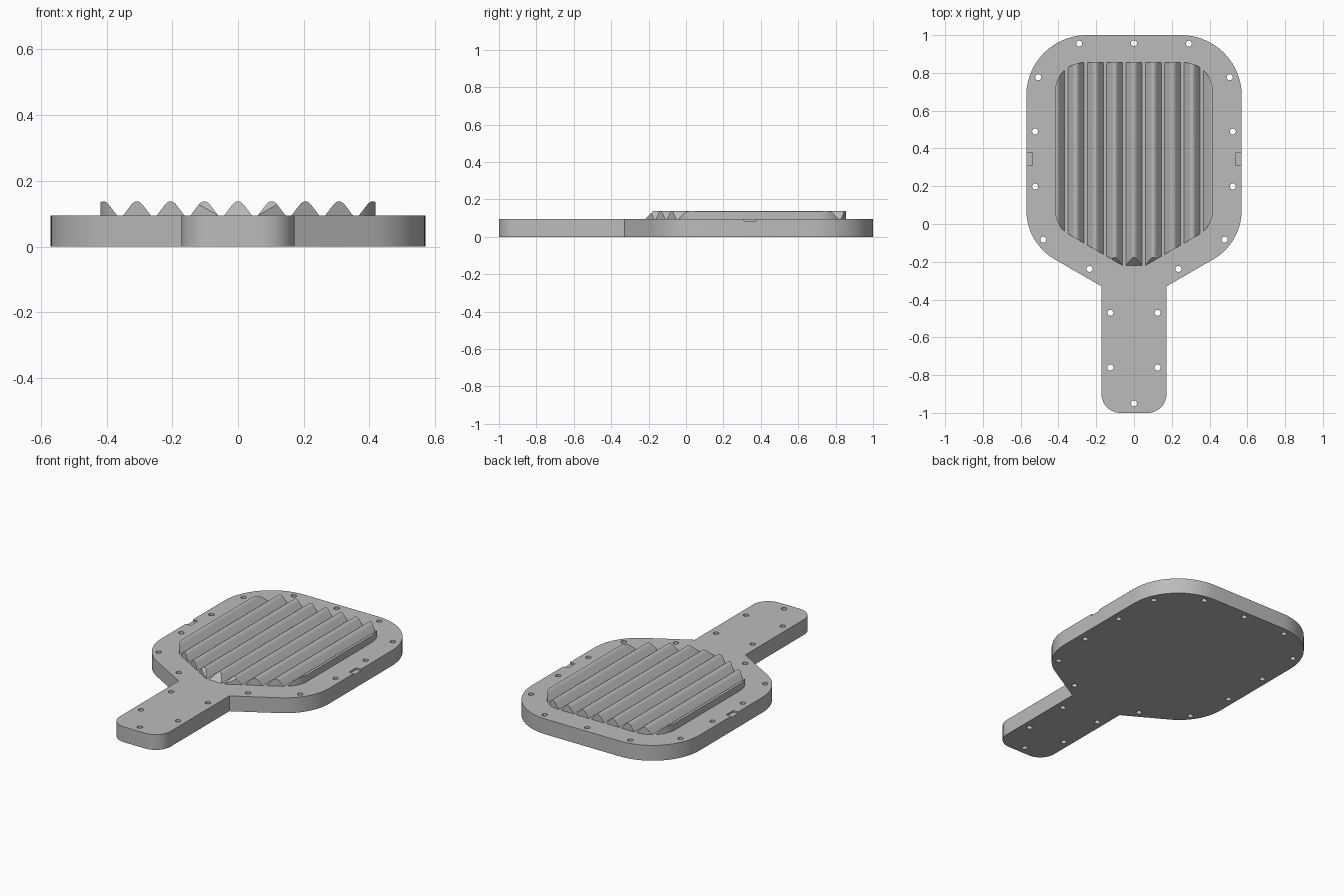
import bpy, bmesh, math
from mathutils import Vector

cube = bpy.data.objects.get("Cube")
if cube:
    bpy.data.objects.remove(cube, do_unlink=True)

TOP = 0.094          # plate thickness
PITCH = 0.1025       # ridge spacing
HALF = 0.0425        # ridge half width
FRONT = -0.22        # front end of the ridges

grey = bpy.data.materials.new("plain grey")
grey.use_nodes = True
grey.diffuse_color = (0.5, 0.5, 0.5, 1)
grey.node_tree.nodes["Principled BSDF"].inputs["Base Color"].default_value = grey.diffuse_color


def finish(name, bm):
    """Turn a bmesh into a named object."""
    bmesh.ops.recalc_face_normals(bm, faces=bm.faces)
    mesh = bpy.data.meshes.new(name)
    bm.to_mesh(mesh)
    bm.free()
    mesh.materials.append(grey)
    obj = bpy.data.objects.new(name, mesh)
    bpy.context.collection.objects.link(obj)
    return obj


def rounded(corners, steps=14):
    """Mirror a right-hand list of (x, y, radius) and round every corner."""
    loop = corners + [(-x, y, r) for x, y, r in reversed(corners)]
    points = []
    for i, (x, y, r) in enumerate(loop):
        p = Vector((x, y))
        if r == 0:
            points.append(p)
            continue
        a = (Vector(loop[i - 1][:2]) - p).normalized()
        b = (Vector(loop[(i + 1) % len(loop)][:2]) - p).normalized()
        half = a.angle(b) / 2
        centre = p + (a + b).normalized() * r / math.sin(half)
        start = p + a * r / math.tan(half) - centre
        end = p + b * r / math.tan(half) - centre
        sweep = math.pi - 2 * half
        for k in range(steps + 1):
            t = k / steps
            points.append(centre + (start * math.sin((1 - t) * sweep)
                                    + end * math.sin(t * sweep)) / math.sin(sweep))
    return points


def prism(name, points, low, high):
    bm = bmesh.new()
    face = bm.faces.new([bm.verts.new((p.x, p.y, low)) for p in points])
    new = bmesh.ops.extrude_face_region(bm, geom=[face])["geom"]
    bmesh.ops.translate(bm, vec=(0, 0, high - low),
                        verts=[v for v in new if isinstance(v, bmesh.types.BMVert)])
    return finish(name, bm)


def apply_boolean(obj, cutter, operation):
    mod = obj.modifiers.new("shape", "BOOLEAN")
    mod.operation, mod.object, mod.solver = operation, cutter, "EXACT"
    bpy.context.view_layer.objects.active = obj
    bpy.ops.object.modifier_apply(modifier=mod.name)
    bpy.data.objects.remove(cutter, do_unlink=True)


def smooth(obj):
    bpy.ops.object.select_all(action="DESELECT")
    obj.select_set(True)
    bpy.context.view_layer.objects.active = obj
    bpy.ops.object.shade_smooth_by_angle(angle=math.radians(30))


# Flat paddle-shaped plate
plate = prism("plate", rounded([
    (0.172, -1, 0.1), (0.172, -0.33, 0), (0.57, -0.1, 0.3), (0.57, 1, 0.32)]), 0, TOP)

# Bolt holes around the rim and down the handle
bm = bmesh.new()
holes = [(0, 0.957), (0, -0.95)]
for x, y in [(0.29, 0.955), (0.507, 0.777), (0.523, 0.49), (0.523, 0.198),
             (0.48, -0.083), (0.235, -0.238), (0.125, -0.47), (0.125, -0.76)]:
    holes += [(x, y), (-x, y)]
for x, y in holes:
    made = bmesh.ops.create_cone(bm, cap_ends=True, segments=20,
                                 radius1=0.016, radius2=0.016, depth=0.4)
    bmesh.ops.translate(bm, vec=(x, y, 0), verts=made["verts"])

# Shallow notches in both side edges
for side in (-1, 1):
    made = bmesh.ops.create_cube(bm, size=1)
    bmesh.ops.scale(bm, vec=(0.066, 0.068, 0.02), verts=made["verts"])
    bmesh.ops.translate(bm, vec=(side * 0.57, 0.343, TOP), verts=made["verts"])
apply_boolean(plate, finish("plate_cutter", bm), "DIFFERENCE")
smooth(plate)

# Parallel ridges with rounded crests and a sloping front end
side_profile = [(HALF, -0.02), (HALF, 0), (0.02, 0.0295), (0.015, 0.0355),
                (0.01, 0.04), (0.005, 0.0427)]
profile = side_profile + [(0, 0.0435)] + [(-x, z) for x, z in reversed(side_profile)]
bm = bmesh.new()
for i in range(-4, 5):
    front = [bm.verts.new((i * PITCH + x, FRONT + z, TOP + z)) for x, z in profile]
    back = [bm.verts.new((i * PITCH + x, 1, TOP + z)) for x, z in profile]
    bm.faces.new(front)
    bm.faces.new(back)
    for k in range(len(profile)):
        n = (k + 1) % len(profile)
        bm.faces.new((front[k], front[n], back[n], back[k]))
ridges = finish("ridges", bm)

# Trim the ridges to the inner outline
trim = prism("ridge_trim", rounded([
    (0.06, -0.22, 0), (0.418, -0.013, 0.15), (0.418, 0.855, 0.155)]), TOP - 0.01, 0.3)
apply_boolean(ridges, trim, "INTERSECT")
smooth(ridges)
